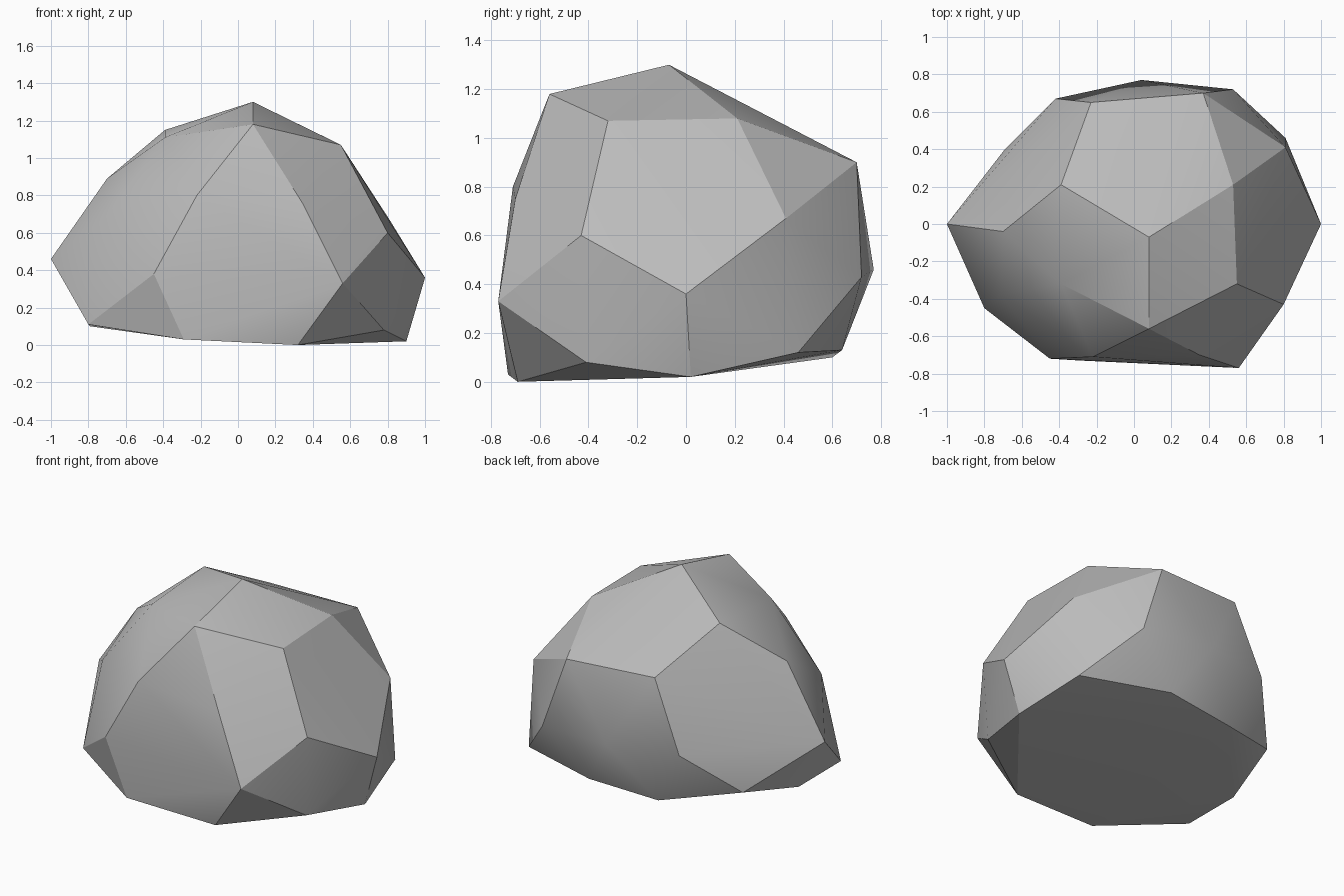
import bpy
import bmesh
from math import radians

default_cube = bpy.data.objects.get("Cube")
if default_cube:
    bpy.data.objects.remove(default_cube, do_unlink=True)


def flat_material(name, colour):
    material = bpy.data.materials.new(name)
    material.use_nodes = True
    material.diffuse_color = colour
    shader = next(n for n in material.node_tree.nodes if n.type == "BSDF_PRINCIPLED")
    shader.inputs["Base Color"].default_value = colour
    shader.inputs["Roughness"].default_value = 0.9
    return material


def hull_object(name, corners, material, smooth_angle):
    """Wrap the corners in a convex faceted solid."""
    mesh = bpy.data.meshes.new(name)
    bm = bmesh.new()
    for corner in corners:
        bm.verts.new(corner)
    hull = bmesh.ops.convex_hull(bm, input=bm.verts[:])
    unused = {v for v in hull["geom_interior"] + hull["geom_unused"]
              if isinstance(v, bmesh.types.BMVert)}
    bmesh.ops.delete(bm, geom=list(unused), context="VERTS")
    bmesh.ops.recalc_face_normals(bm, faces=bm.faces[:])
    bm.to_mesh(mesh)
    bm.free()
    mesh.materials.append(material)
    rock = bpy.data.objects.new(name, mesh)
    bpy.context.collection.objects.link(rock)
    bpy.ops.object.select_all(action="DESELECT")
    rock.select_set(True)
    bpy.context.view_layer.objects.active = rock
    bpy.ops.object.shade_smooth_by_angle(angle=radians(smooth_angle))
    return rock


# Crown: the peak and the ridge corners around it
crown = [
    (.08, -.07, 1.3), (.08, -.56, 1.18), (.55, -.32, 1.07),
    (.53, .21, 1.08), (-.39, .21, 1.15), (-.39, -.32, 1.11),
]

# Shoulder: where the upper facets meet the sides
shoulder = [
    (.81, .41, .67), (.8, -.43, .6), (.37, .7, .9), (-.23, .65, .92),
    (-.7, -.04, .89), (-.22, -.71, .8), (.35, -.7, .75), (-.71, -.38, .68),
]

# Waist: the widest corners of the rock
waist = [
    (1, 0, .36), (.56, -.77, .33), (-.45, -.72, .38), (-1, 0, .46),
    (-.42, .67, .47), (.04, .77, .46), (.53, .72, .43),
]

# Base: the rim of the underside, tilted up towards the back
base = [
    (.9, .02, .02), (.78, -.41, .08), (.32, -.69, 0), (-.29, -.73, .03),
    (-.8, -.45, .11), (-.79, -.03, .1), (-.69, .4, .2), (-.22, .6, .1),
    (.25, .64, .13), (.81, .46, .12),
]

stone = flat_material("stone_grey", (.5, .5, .5, 1))
hull_object("rock", crown + shoulder + waist + base, stone, smooth_angle=25)
